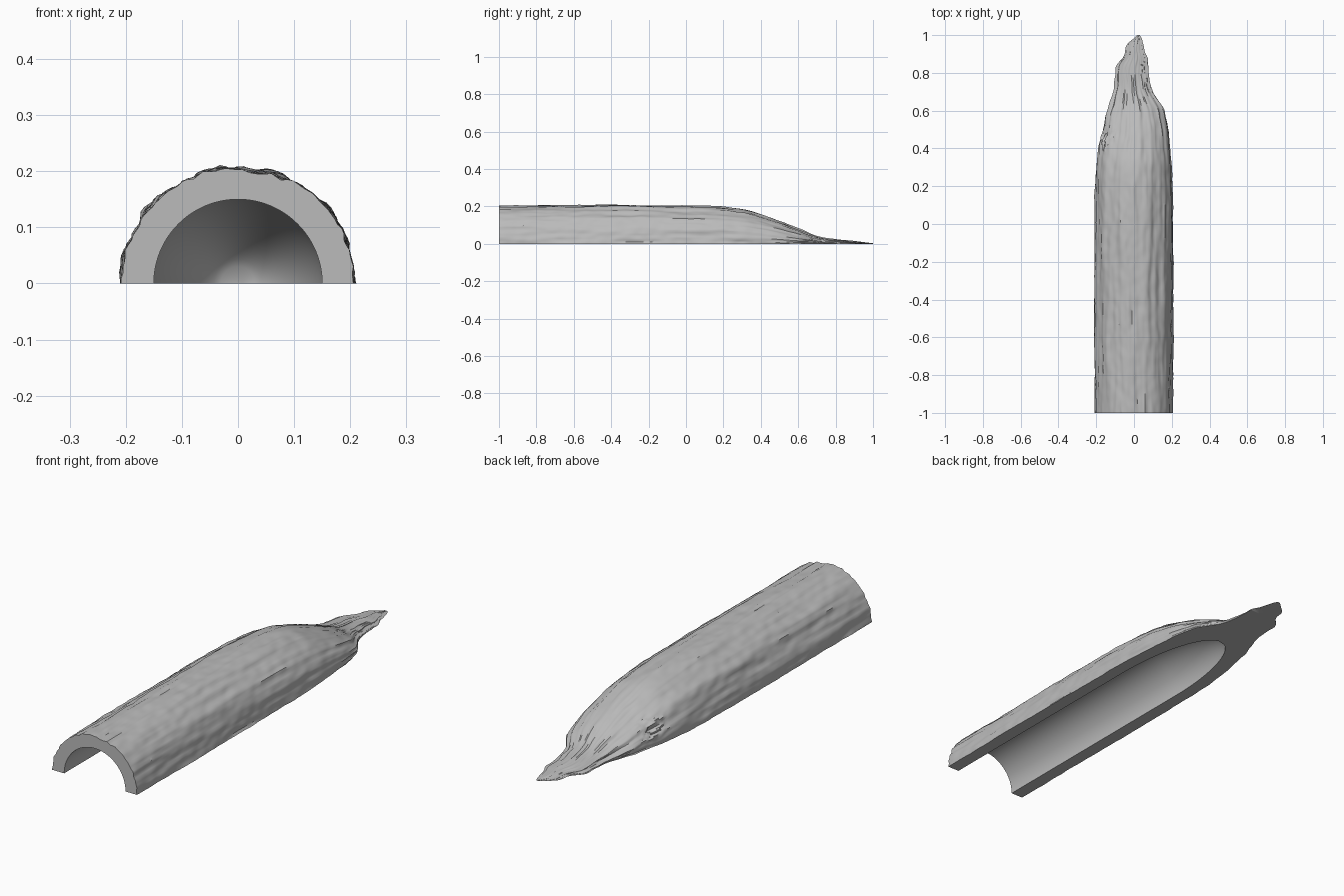
import bpy, bmesh, math
from mathutils import Vector, noise

if "Cube" in bpy.data.objects:
    bpy.data.objects.remove(bpy.data.objects["Cube"])

wood = bpy.data.materials.new("grey wood")
wood.use_nodes = True
colour = (0.5, 0.5, 0.5, 1)
wood.diffuse_color = colour
wood.node_tree.nodes["Principled BSDF"].inputs["Base Color"].default_value = colour

# Profiles along the log: (y, value)
LEFT_EDGE = [(-1, .206), (.25, .204), (.45, .19), (.53, .178), (.6, .16), (.66, .125),
             (.7, .1), (.78, .08), (.86, .075), (.92, .052), (.98, .04), (1, .028)]
RIGHT_EDGE = [(-1, -.208), (.2, -.206), (.4, -.192), (.5, -.168), (.6, -.145), (.68, -.115),
              (.75, -.1), (.83, -.095), (.89, -.055), (.95, -.035), (.98, -.005), (1, .022)]
HEIGHT = [(-1, .204), (-.2, .207), (.1, .202), (.3, .183), (.4, .155), (.53, .108),
          (.62, .07), (.7, .037), (.8, .022), (.9, .013), (1, .002)]
CAVITY_RADIUS, CAVITY_BEND, CAVITY_END = 0.15, 0.1, 0.58
RINGS, ARC = 200, 64


def sample(points, y):
    """Smooth interpolation through a profile."""
    i = next((k for k in range(len(points) - 2) if y <= points[k + 1][0]), len(points) - 2)
    (a, va), (b, vb) = points[i], points[i + 1]

    def slope(k):
        p, q = points[max(k - 1, 0)], points[min(k + 1, len(points) - 1)]
        return (q[1] - p[1]) / (q[0] - p[0])

    w, t = b - a, (y - a) / (b - a)
    return (va * (1 + 2 * t) * (1 - t) ** 2 + vb * t * t * (3 - 2 * t)
            + w * t * (1 - t) * (slope(i) * (1 - t) - slope(i + 1) * t))


def bark(angle, y):
    """Relief stretched along the grain, with a rough knot on the right."""
    c, s = math.cos(angle), math.sin(angle)
    ridge = noise.noise(Vector((c * 4, y * 1.1, s * 4)))
    grain = noise.noise(Vector((c * 10 + 3, y * 4, s * 10)))
    pits = noise.noise(Vector((c * 9, y * 17, s * 9 + 5)))
    knot = math.exp(-((y - .45) / .06) ** 2 - ((angle - 2.6) / .25) ** 2)
    rough = noise.noise(Vector((c * 18, y * 38, s * 18)))
    return .009 * ridge + .006 * grain + .003 * pits + .022 * knot * rough


def cavity_radius(y):
    if y <= CAVITY_BEND:
        return CAVITY_RADIUS
    t = (y - CAVITY_BEND) / (CAVITY_END - CAVITY_BEND)
    return CAVITY_RADIUS * math.sqrt(max(0, 1 - t * t))


# Hollow half log: each ring is the bark arc followed by the cavity arc
bm = bmesh.new()
rings = []
for r in range(RINGS + 1):
    y = -1 + 2 * r / RINGS
    left, right, height = (sample(p, y) for p in (LEFT_EDGE, RIGHT_EDGE, HEIGHT))
    centre, half = (left + right) / 2, (left - right) / 2
    inner = cavity_radius(y)
    ring = []
    for k in range(ARC + 1):
        a = math.pi * k / ARC
        c, s = math.cos(a), math.sin(a)
        bump = bark(a, y)
        jag = .007 * noise.noise(Vector((c * 2, y * 22, 0))) * min(1, max(0, (y - .4) * 3))
        flat = min(1, height / .07 + .15)
        ring.append(bm.verts.new((centre + c * (half + bump + jag), y,
                                  max(0, s * (height + bump * flat)))))
    for k in reversed(range(ARC + 1)):
        a = math.pi * k / ARC
        x = inner * math.cos(a) if inner > 0 else centre
        ring.append(bm.verts.new((x, y, inner * math.sin(a))))
    rings.append(ring)

size = len(rings[0])
for near, far in zip(rings, rings[1:]):
    for k in range(size):
        n = (k + 1) % size
        bm.faces.new((near[k], near[n], far[n], far[k]))

# Sawn front end, and the thin tip at the back
for ring in (rings[0], rings[-1]):
    for k in range(ARC):
        bm.faces.new((ring[k], ring[k + 1], ring[size - 2 - k], ring[size - 1 - k]))

bmesh.ops.remove_doubles(bm, verts=bm.verts, dist=1e-5)
bmesh.ops.dissolve_degenerate(bm, dist=1e-6, edges=bm.edges)
bmesh.ops.recalc_face_normals(bm, faces=bm.faces)
mesh = bpy.data.meshes.new("hollow_half_log")
bm.to_mesh(mesh)
bm.free()
mesh.materials.append(wood)

log = bpy.data.objects.new("hollow_half_log", mesh)
bpy.context.collection.objects.link(log)
bpy.context.view_layer.objects.active = log
log.select_set(True)
bpy.ops.object.shade_smooth_by_angle(angle=math.radians(40))
